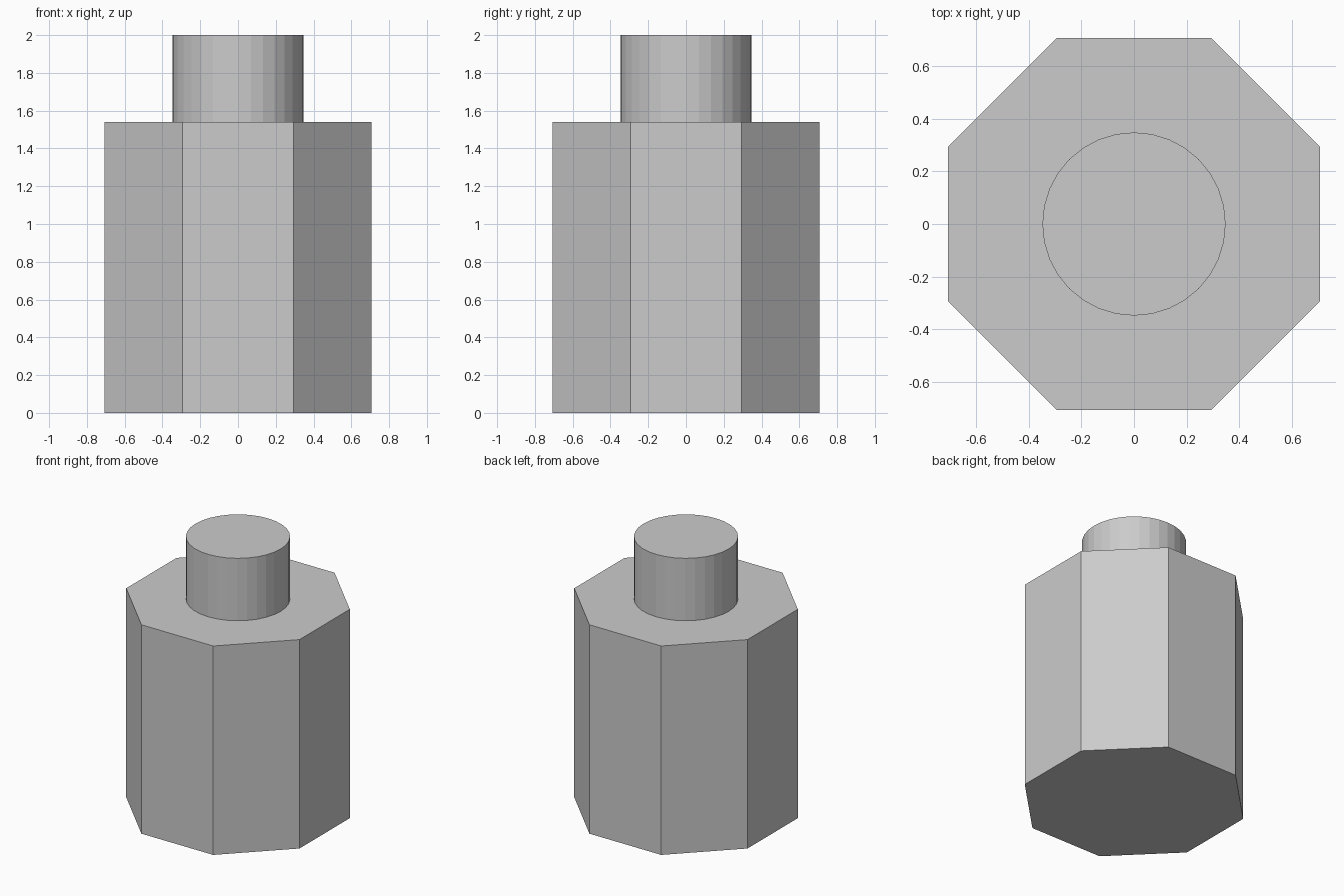
import bpy
import math

if "Cube" in bpy.data.objects:
    bpy.data.objects.remove(bpy.data.objects["Cube"])


def prism(name, sides, radius, z0, z1, turn=0.0):
    """Upright flat-faced prism between two heights."""
    bpy.ops.mesh.primitive_cylinder_add(
        vertices=sides, radius=radius, depth=z1 - z0,
        location=(0, 0, (z0 + z1) / 2), rotation=(0, 0, turn))
    obj = bpy.context.object
    obj.name = name
    return obj


BODY_TOP = 1.54
APOTHEM = 0.707

# Octagonal body with a flat side facing front
prism("octagonal_body", 8, APOTHEM / math.cos(math.pi / 8), 0, BODY_TOP, math.pi / 8)

# Round neck standing on the body
prism("round_neck", 32, 0.348, BODY_TOP, 2.0)
